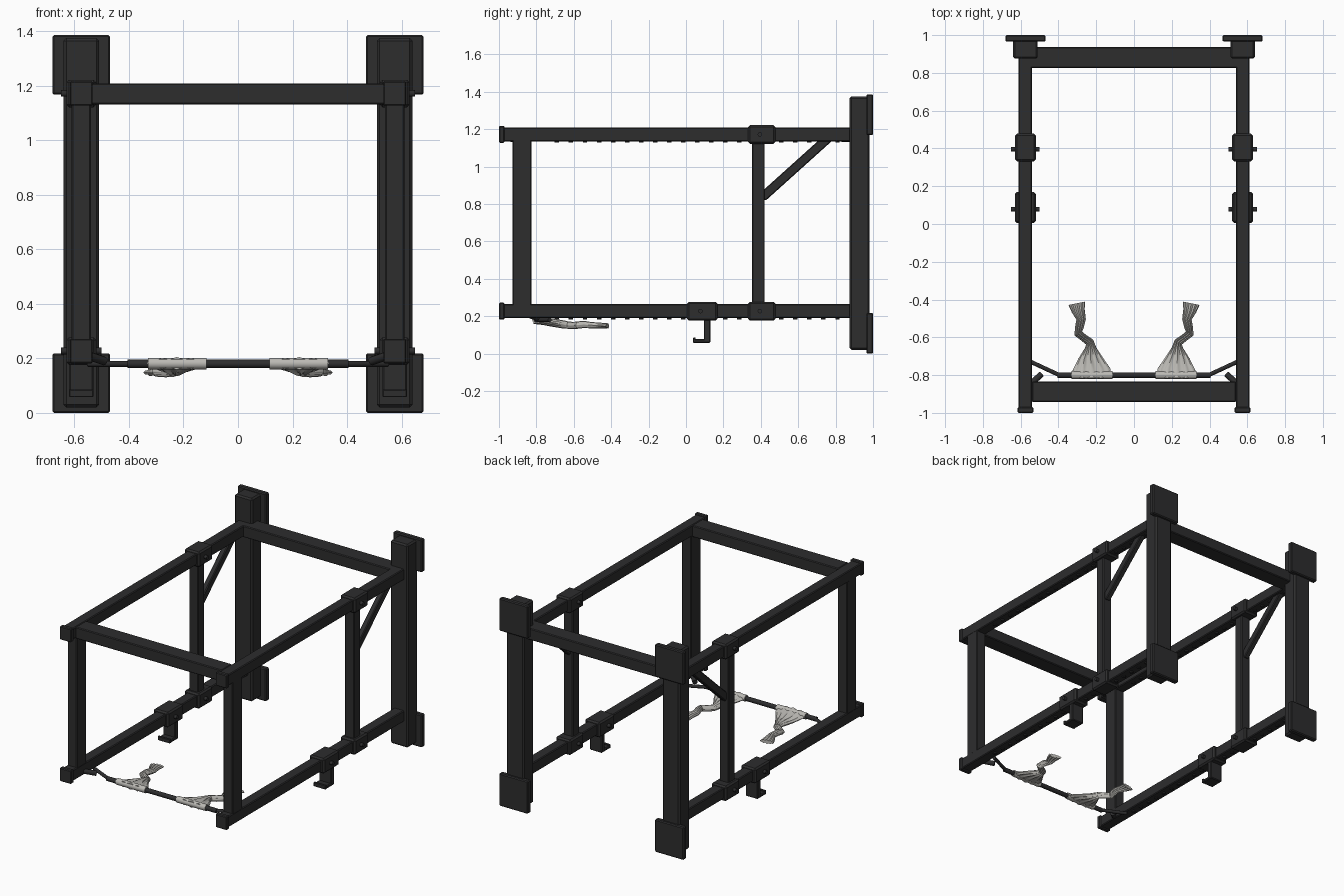
import bpy, bmesh, math
from mathutils import Vector

cube = bpy.data.objects.get("Cube")
if cube:
    bpy.data.objects.remove(cube, do_unlink=True)


def material(name, rgb):
    m = bpy.data.materials.new(name)
    m.use_nodes = True
    m.diffuse_color = (*rgb, 1)
    m.node_tree.nodes["Principled BSDF"].inputs["Base Color"].default_value = (*rgb, 1)
    return m


STEEL = material("dark steel", (0.026, 0.026, 0.027))
CLOTH = material("pale cloth", (0.50, 0.49, 0.46))


def finish(name, bm, mat, smooth=False):
    bmesh.ops.recalc_face_normals(bm, faces=bm.faces[:])
    me = bpy.data.meshes.new(name)
    bm.to_mesh(me)
    bm.free()
    me.materials.append(mat)
    ob = bpy.data.objects.new(name, me)
    bpy.context.collection.objects.link(ob)
    if smooth:
        bpy.ops.object.select_all(action='DESELECT')
        ob.select_set(True)
        bpy.context.view_layer.objects.active = ob
        bpy.ops.object.shade_smooth_by_angle(angle=math.radians(50))
    return ob


def box(name, xs, ys, zs, bevel=0.005):
    """Box given by its extents on each axis."""
    bm = bmesh.new()
    bmesh.ops.create_cube(bm, size=1)
    for v in bm.verts:
        v.co = [sum(r) / 2 + c * (r[1] - r[0]) for c, r in zip(v.co, (xs, ys, zs))]
    if bevel:
        bmesh.ops.bevel(bm, geom=bm.edges[:], offset=bevel, segments=1, affect='EDGES')
    return finish(name, bm, STEEL)


def bar(name, a, b, radius, sides=12):
    """Round bar between two points."""
    a, b = Vector(a), Vector(b)
    bm = bmesh.new()
    bmesh.ops.create_cone(bm, cap_ends=True, segments=sides, radius1=radius,
                          radius2=radius, depth=(b - a).length)
    bm.transform((b - a).to_track_quat('Z', 'Y').to_matrix().to_4x4())
    bmesh.ops.translate(bm, verts=bm.verts[:], vec=(a + b) / 2)
    return finish(name, bm, STEEL, True)


def studs(name, x, z, y_start, y_end, step=0.075):
    """Row of little studs under a rail."""
    bm = bmesh.new()
    for i in range(int((y_end - y_start) / step) + 1):
        new = bmesh.ops.create_cone(bm, cap_ends=True, segments=8, radius1=0.012,
                                    radius2=0.012, depth=0.012)["verts"]
        bmesh.ops.translate(bm, verts=new, vec=(x, y_start + i * step, z))
    finish(name, bm, STEEL)


def cloth(name, s):
    """Gathered strip with pleats, lofted along a crooked path: x, y, z, width, thickness."""
    path = [(.225, -.815, .182, .215, .036), (.225, -.77, .176, .20, .034),
            (.23, -.71, .165, .13, .034), (.23, -.655, .156, .06, .034),
            (.235, -.625, .152, .045, .03), (.265, -.603, .15, .04, .03),
            (.295, -.58, .152, .045, .03), (.29, -.55, .156, .045, .03),
            (.28, -.505, .152, .05, .026), (.295, -.46, .15, .07, .024),
            (.303, -.42, .148, .09, .022)]
    bm = bmesh.new()
    rings, n = [], 48
    for i, (x, y, z, w, t) in enumerate(path):
        p, q = path[max(i - 1, 0)], path[min(i + 1, len(path) - 1)]
        side = Vector((q[1] - p[1], p[0] - q[0], 0)).normalized()
        ring = []
        for k in range(n):
            a = math.tau * k / n
            up = t / 2 * math.sin(a) * (1 + 0.3 * math.cos(12 * a))
            co = Vector((x, y, z)) + side * (w / 2 * math.cos(a)) + Vector((0, 0, up))
            ring.append(bm.verts.new((s * co.x, co.y, co.z)))
        rings.append(ring)
    for r0, r1 in zip(rings, rings[1:]):
        for k in range(n):
            bm.faces.new((r0[k], r0[k - 1], r1[k - 1], r1[k]))
    bm.faces.new(rings[0])
    bm.faces.new(rings[-1])
    finish(name, bm, CLOTH, True)
    # Sleeve wrapped round the rod
    ob = bar(name + "_sleeve", (s * .115, -.8, .181), (s * .33, -.8, .181), 0.021, 16)
    ob.data.materials[0] = CLOTH


LOW, HIGH = 0.227, 1.172   # rail centre heights
X = 0.575                  # side frame centre

for s, side in ((-1, "right"), (1, "left")):
    def span(half, c=X):
        return sorted((s * (c - half), s * (c + half)))

    # Uprights and mounting plates
    box(f"{side}_back_post", span(.065), (.875, .982), (.02, 1.375), .01)
    for part, z in (("lower", 0.0), ("upper", 1.168)):
        box(f"{side}_{part}_plate", span(.106), (.965, 1.0), (z, z + .218), .006)
    box(f"{side}_front_post", span(.035), (-.928, -.826), (.25, 1.15))
    box(f"{side}_middle_post", span(.034), (.353, .421), (.25, 1.15))

    # Side rails with end caps, sliding collars and studs
    for part, z in (("lower", LOW), ("upper", HIGH)):
        box(f"{side}_{part}_rail", span(.036), (-.98, .885), (z - .037, z + .037))
        box(f"{side}_{part}_end_cap", span(.042), (-1, -.97), (z - .045, z + .045))
        collars = [.405] + ([.087] if part == "lower" else [])
        for i, y in enumerate(collars):
            h = .073 if i == 0 else .082
            box(f"{side}_{part}_collar_{i}", span(.055), (y - h, y + h),
                (z - .051, z + .05), .01)
            bar(f"{side}_{part}_bolt_{i}", (s * .5, y - .01, z), (s * .65, y - .01, z), .012)
        studs(f"{side}_{part}_studs", s * X, z - .038, -.69, .86)

    # Diagonal brace
    ob = box(f"{side}_brace", (-.018, .018), (-.025, .025), (-.26, .26))
    ob.location = (s * X, .602, 1.01)
    ob.rotation_euler = (-math.atan2(.40, .36), 0, 0)

    # Hook under the sliding collar
    box(f"{side}_hook_stem", span(.045), (.095, .13), (.06, .19))
    box(f"{side}_hook_foot", span(.045), (.038, .13), (.058, .078))
    box(f"{side}_hook_lip", span(.045), (.038, .052), (.058, .086), .003)

    # Bent ends of the rod and corner pins
    bar(f"{side}_rod_end", (s * .395, -.8, .18), (s * .55, -.728, .18), .011)
    bar(f"{side}_corner_pin", (s * .55, -.85, .21), (s * .49, -.795, .19), .016)
    cloth(f"{side}_cloth", s)

# Cross beams and rod
box("front_beam", (-.54, .54), (-.943, -.833), (1.132, 1.209))
box("back_beam", (-.56, .56), (.826, .938), (1.132, 1.209))
bar("rod", (-.405, -.8, .18), (.405, -.8, .18), .015)
